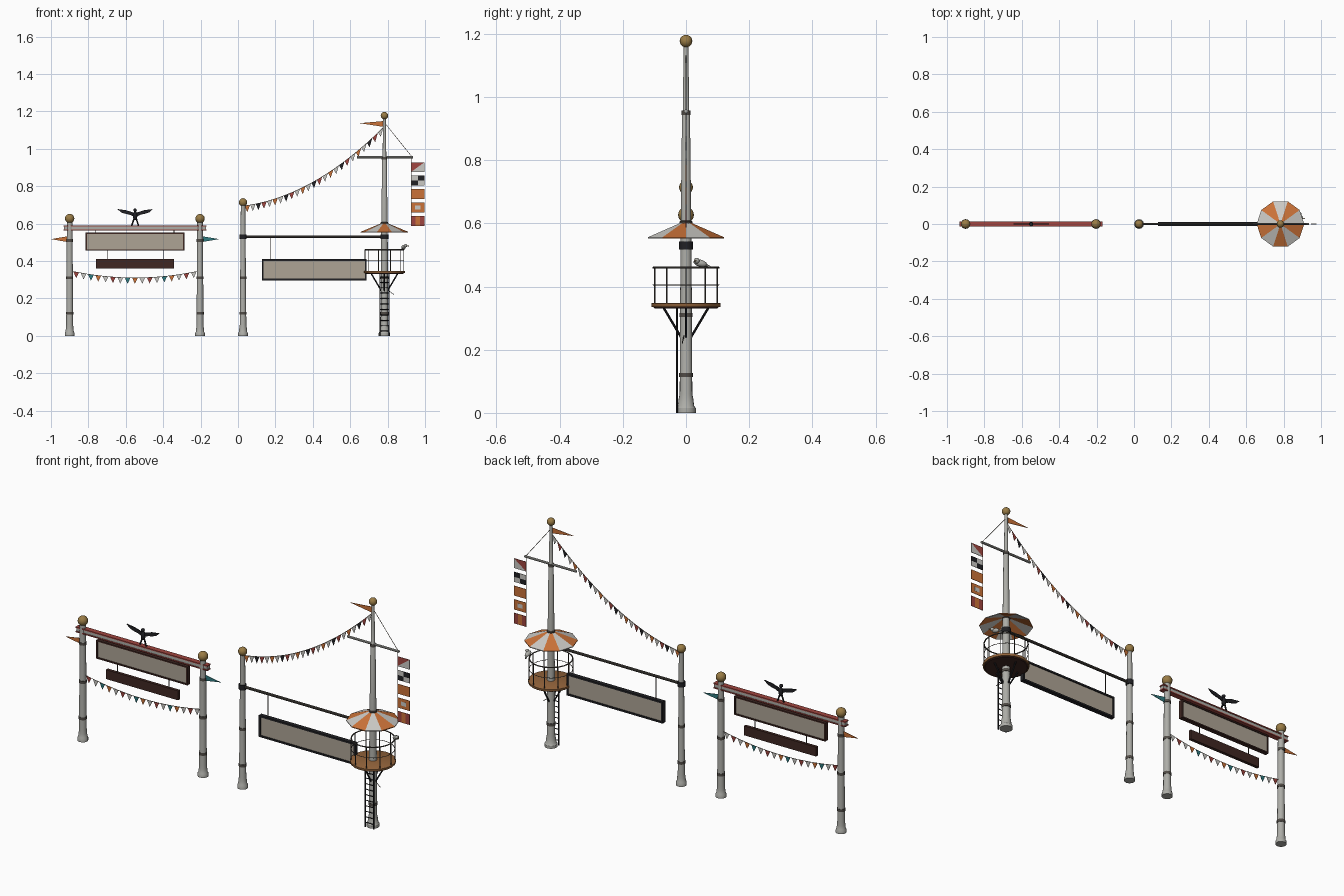
import bpy, bmesh, math
from mathutils import Vector, Matrix

if "Cube" in bpy.data.objects:
    bpy.data.objects.remove(bpy.data.objects["Cube"])

COL = dict(grey=(.42, .42, .39), orange=(.6, .17, .04), gold=(.32, .2, .06), beige=(.42, .37, .3),
           brown=(.05, .02, .016), teal=(.03, .2, .22), red=(.35, .06, .05), white=(.6, .59, .56),
           black=(.015, .015, .018), wood=(.3, .13, .045), iron=(.08, .07, .06), rope=(.3, .27, .22))
MATS = {}
for n, c in COL.items():
    MATS[n] = bpy.data.materials.new(n)
    MATS[n].diffuse_color = (*c, 1)


def finish(name, bm, cols, smooth=True):
    bmesh.ops.recalc_face_normals(bm, faces=bm.faces[:])
    me = bpy.data.meshes.new(name)
    bm.to_mesh(me)
    bm.free()
    for c in cols:
        me.materials.append(MATS[c])
    if smooth:
        me.shade_smooth()
        me.set_sharp_from_angle(angle=math.radians(35))
    ob = bpy.data.objects.new(name, me)
    bpy.context.collection.objects.link(ob)
    return ob


def lathe(name, profile, col, x=0, y=0, sides=16):
    """Spin an (r, z) profile about a vertical axis at x, y."""
    bm = bmesh.new()
    rings = [[bm.verts.new((x + r * math.cos(a), y + r * math.sin(a), z))
              for a in (2 * math.pi * k / sides for k in range(sides))] for r, z in profile]
    for lo, hi in zip(rings, rings[1:]):
        for k in range(sides):
            j = (k + 1) % sides
            bm.faces.new((lo[k], lo[j], hi[j], hi[k]))
    bm.faces.new(rings[0])
    bm.faces.new(rings[-1])
    return finish(name, bm, [col])


def rods(name, segs, r, col, sides=8):
    """Straight round bars, one per (start, end)."""
    bm = bmesh.new()
    for a, b in segs:
        a, b = Vector(a), Vector(b)
        d = b - a
        m = Matrix.Translation((a + b) / 2) @ d.to_track_quat('Z', 'Y').to_matrix().to_4x4()
        bmesh.ops.create_cone(bm, cap_ends=True, segments=sides, radius1=r, radius2=r,
                              depth=d.length, matrix=m)
    return finish(name, bm, [col])


def ball(name, loc, scale, col, tilt=0, axis='X'):
    bm = bmesh.new()
    m = Matrix.Translation(loc) @ Matrix.Rotation(tilt, 4, axis) @ Matrix.Diagonal((*scale, 1))
    bmesh.ops.create_uvsphere(bm, u_segments=16, v_segments=10, radius=1, matrix=m)
    return finish(name, bm, [col])


def boxes(name, spans, col):
    """Boxes given as (x0, x1, y0, y1, z0, z1)."""
    bm = bmesh.new()
    for x0, x1, y0, y1, z0, z1 in spans:
        m = Matrix.Translation(((x0 + x1) / 2, (y0 + y1) / 2, (z0 + z1) / 2))
        bmesh.ops.create_cube(bm, size=1, matrix=m @ Matrix.Diagonal((x1 - x0, y1 - y0, z1 - z0, 1)))
    return finish(name, bm, [col], False)


def plates(name, items, t=.002):
    """Thin xz outlines, each ([(x, z)...], colour)."""
    bm, cols = bmesh.new(), []
    for pts, c in items:
        if c not in cols:
            cols.append(c)
        f = [bm.verts.new((x, -t / 2, z)) for x, z in pts]
        b = [bm.verts.new((x, t / 2, z)) for x, z in pts]
        n = len(pts)
        faces = [bm.faces.new(f), bm.faces.new(b[::-1])]
        faces += [bm.faces.new((f[i], b[i], b[(i + 1) % n], f[(i + 1) % n])) for i in range(n)]
        for q in faces:
            q.material_index = cols.index(c)
    return finish(name, bm, cols, False)


def rect(x0, x1, z0, z1):
    return [(x0, z0), (x1, z0), (x1, z1), (x0, z1)]


def post(name, x, h, r0, r1, base, bands, ball_z, ball_r):
    def rad(z):
        return r0 + (r1 - r0) * z / h
    lathe(name, [(base, 0), (base, .015), (base * .85, .022), (base * .78, .04), (rad(.06), .06), (r1, h)], 'grey', x)
    for i, z in enumerate(bands):
        lathe(f"{name}_band_{i}", [(rad(z) + .002, z - .007), (rad(z) + .002, z + .007)], 'iron', x)
    ball(name + "_finial", (x, 0, ball_z), (ball_r,) * 3, 'gold')


def bunting(name, a, b, sag, n, w, h, cols):
    def at(t):
        return a[0] + (b[0] - a[0]) * t, a[1] + (b[1] - a[1]) * t - 4 * sag * t * (1 - t)
    items = []
    for i in range(n):
        t = (i + .5) / n
        dt = w / 2 / (b[0] - a[0])
        items.append(([at(t - dt), (at(t)[0], at(t)[1] - h), at(t + dt)], cols[i % len(cols)]))
    plates(name + "_flags", items)
    p = [(at(i / n)[0], 0, at(i / n)[1]) for i in range(n + 1)]
    rods(name + "_string", list(zip(p, p[1:])), .0015, 'rope', 5)


def sign(name, x0, x1, z0, z1, frame, e=.007):
    boxes(name + "_frame", [(x0, x1, -.011, .011, z1 - e, z1), (x0, x1, -.011, .011, z0, z0 + e),
                            (x0, x0 + e, -.011, .011, z0, z1), (x1 - e, x1, -.011, .011, z0, z1)], frame)
    boxes(name + "_panel", [(x0 + e, x1 - e, -.006, .006, z0 + e, z1 - e)], 'beige')


# Low gate: posts, beam, signs
for side, x in (("left", -.9), ("right", -.203)):
    post(f"low_gate_{side}_post", x, .61, .019, .015, .026, (.12, .31, .51), .627, .025)
boxes("low_gate_beam", [(-.93, -.171, -.011, .011, .567, .587)], 'grey')
boxes("low_gate_beam_trim", [(-.933, -.168, -.014, .014, z, z + .006) for z in (.563, .585)], 'red')
sign("low_gate_sign", -.815, -.286, .455, .552, 'brown')
boxes("low_gate_lower_sign", [(-.76, -.342, -.008, .008, .361, .41)], 'brown')
rods("low_gate_hangers", [((x, 0, .565), (x, 0, .55)) for x in (-.76, -.342)] +
     [((x, 0, .456), (x, 0, .408)) for x in (-.7, -.4)], .002, 'iron', 6)
bunting("low_bunting", (-.885, .345), (-.217, .345), .035, 17, .03, .032, ('red', 'white', 'teal', 'orange', 'white'))
plates("low_gate_pennants", [([(-.913, .532), (-.913, .502), (-1, .517)], 'orange'),
                             ([(-.19, .532), (-.19, .502), (-.1, .517)], 'teal')])

# Spread-winged bird on the beam
bx = -.55
ball("perched_body", (bx, 0, .642), (.012, .011, .024), 'black')
ball("perched_head", (bx, -.003, .672), (.009, .011, .009), 'black')
wing = [(.004, .658), (.05, .672), (.095, .678), (.075, .66), (.05, .652), (.03, .648), (.005, .636)]
plates("perched_wings", [([(bx + s * x, z) for x, z in wing], 'black') for s in (-1, 1)], .005)
rods("perched_legs", [((bx + s * .005, 0, .63), (bx + s * .018, 0, .59)) for s in (-1, 1)], .004, 'black')

# Tall gate: short post, mast, crossbar, sign
MX = .783
post("tall_gate_post", .027, .7, .018, .012, .026, (.12, .31), .714, .022)
lathe("mast", [(.031, 0), (.031, .015), (.026, .022), (.023, .045), (.02, .06), (.0175, .53),
               (.0125, .95), (.01, .955), (.0075, 1.165)], 'grey', MX)
for i, (z, r) in enumerate(((.12, .022), (.31, .021), (.95, .0145))):
    lathe(f"mast_band_{i}", [(r, z - .007), (r, z + .007)], 'iron', MX)
ball("mast_finial", (MX, 0, 1.177), (.02,) * 3, 'gold')
rods("crossbar", [((.027, 0, .53), (MX, 0, .53))], .007, 'iron', 10)
for n, x, r in (("post_clamp", .027, .019), ("mast_clamp", MX, .022)):
    lathe(n, [(r, .517), (r, .542)], 'black', x)
sign("tall_gate_sign", .128, .687, .297, .41, 'black', .009)
rods("tall_gate_sign_hanger", [((.175, 0, .53), (.175, 0, .408))], .002, 'iron', 6)
bunting("high_bunting", (.035, .695), (.778, 1.115), .08, 25, .028, .036, ('orange', 'white', 'black', 'red', 'white'))
plates("mast_pennant", [([(MX - .008, 1.148), (MX - .008, 1.118), (.65, 1.137)], 'orange')])

# Yard, stay and signal flags
rods("yard", [((.635, 0, .955), (.935, 0, .955))], .006, 'grey', 10)
rods("yard_rigging", [((MX, 0, 1.14), (.93, 0, .957)), ((.926, 0, .955), (.926, 0, .587))], .0015, 'rope', 5)
L, R, M = .926, .997, .9615
zs = [(.877, .928), (.805, .857), (.733, .784), (.66, .713), (.587, .642)]
(a0, a1), (b0, b1), (c0, c1), (d0, d1), (e0, e1) = zs
bm_ = (b0 + b1) / 2
plates("signal_flags", [
    ([(L, a0), (R, a1), (L, a1)], 'red'), ([(L, a0), (R, a0), (R, a1)], 'white'),
    (rect(L, M, bm_, b1), 'white'), (rect(M, R, bm_, b1), 'black'),
    (rect(L, M, b0, bm_), 'black'), (rect(M, R, b0, bm_), 'white'),
    (rect(L, R, c0, c1), 'orange'), (rect(L, R, d0, d1), 'orange'),
    (rect(L, L + .024, e0, e1), 'red'), (rect(L + .024, R - .024, e0, e1), 'orange'),
    (rect(R - .024, R, e0, e1), 'red')])
plates("signal_flag_centre", [(rect(L + .021, R - .021, d0 + .016, d1 - .016), 'white')], .003)

# Ten-panel striped canopy
bm = bmesh.new()
for k in range(10):
    ring = [(r * math.cos(a), r * math.sin(a), z) for r, z, a in
            ((.017, .602, k), (.127, .556, k), (.127, .556, k + 1), (.017, .602, k + 1))
            for a in (a * math.pi / 5,)]
    top = [bm.verts.new((MX + x, y, z)) for x, y, z in ring]
    low = [bm.verts.new((MX + x, y, z - .004)) for x, y, z in ring]
    fs = [bm.faces.new(top), bm.faces.new(low[::-1]), bm.faces.new((top[1], low[1], low[2], top[2]))]
    for f in fs:
        f.material_index = k % 2
bmesh.ops.remove_doubles(bm, verts=bm.verts[:], dist=.0001)
finish("canopy", bm, ['white', 'orange'], False)
lathe("canopy_collar", [(.02, .593), (.02, .606), (.014, .612)], 'iron', MX)

# Lookout platform, railing, braces, ladder
lathe("lookout_floor", [(.108, .335), (.11, .338), (.11, .347), (.108, .348)], 'wood', MX, sides=20)
lathe("lookout_underside", [(.1, .331), (.104, .336)], 'brown', MX, sides=20)


def around(r, z, n, k):
    return (MX + r * math.cos(2 * math.pi * k / n), r * math.sin(2 * math.pi * k / n), z)


rods("lookout_stanchions", [(around(.104, .345, 10, k), around(.104, .46, 10, k)) for k in range(10)], .002, 'iron', 6)
for n, z, r in (("lookout_top_rail", .46, .0032), ("lookout_mid_rail", .405, .0015)):
    rods(n, [(around(.104, z, 20, k), around(.104, z, 20, k + 1)) for k in range(20)], r, 'iron', 6)
rods("lookout_braces", [(around(.072, .335, 4, k), around(.016, .24, 4, k)) for k in range(4)], .0038, 'black')
rods("mast_peg", [((MX + .01, -.005, .25), (MX + .052, -.012, .22))], .0015, 'iron', 6)
rods("ladder_rails", [((MX + s * .024, -.029, 0), (MX + s * .024, -.029, .338)) for s in (-1, 1)], .0032, 'black')
rods("ladder_rungs", [((MX - .024, -.029, .025 + .029 * i), (MX + .024, -.029, .025 + .029 * i))
                      for i in range(11)], .0025, 'black', 6)

# Small grey bird on the railing
ball("rail_bird_body", (.885, .045, .474), (.012, .022, .011), 'grey', -.25)
ball("rail_bird_head", (.896, .034, .482), (.009,) * 3, 'grey')
rods("rail_bird_beak", [((.9, .032, .482), (.914, .028, .48))], .002, 'gold', 6)
rods("rail_bird_tail", [((.882, .06, .47), (.878, .075, .462))], .004, 'grey', 6)

for m in bpy.data.materials:
    if m.users and not m.is_grease_pencil:
        m.use_nodes = True
        m.node_tree.nodes["Principled BSDF"].inputs["Base Color"].default_value = m.diffuse_color
